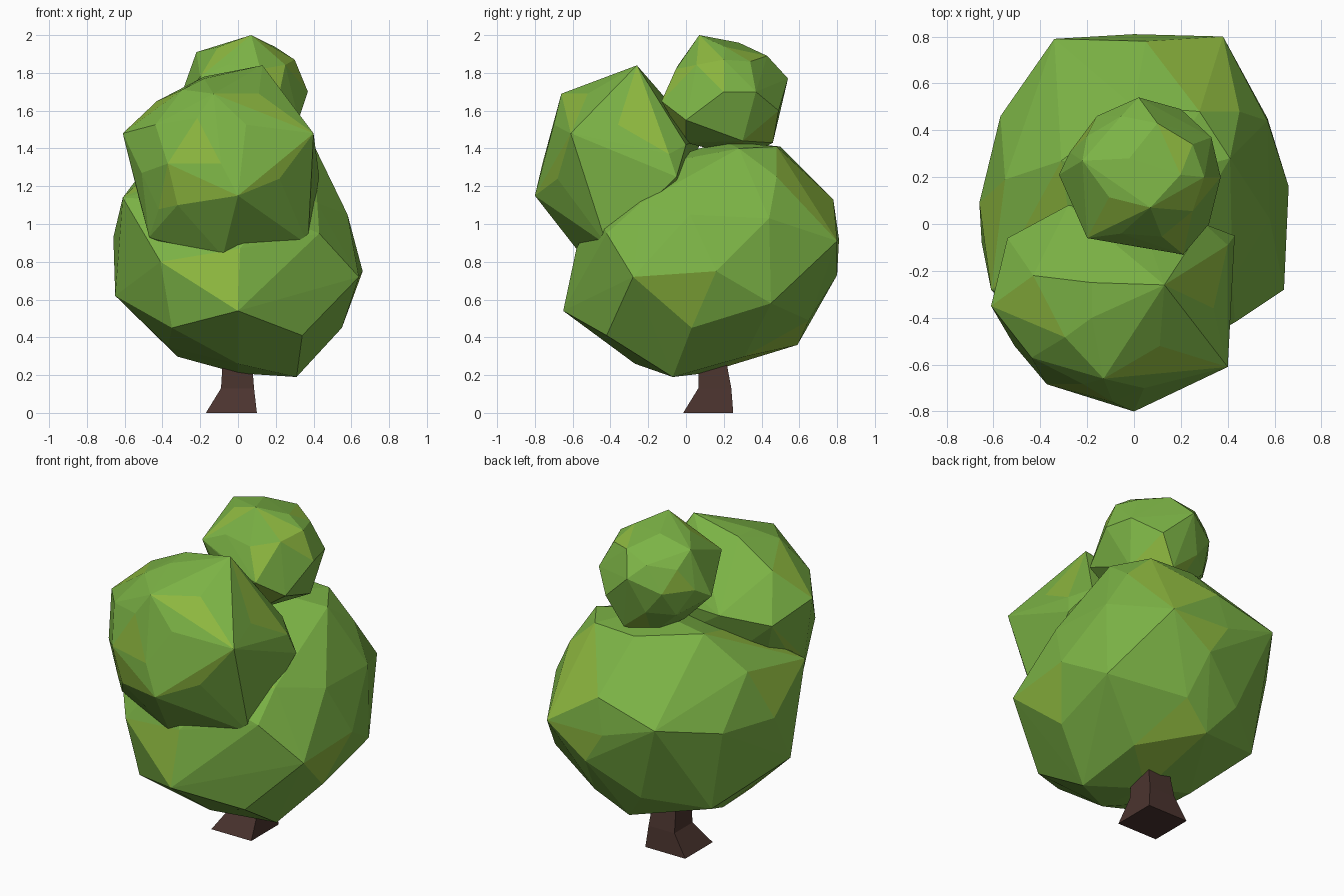
import bpy, bmesh, random
from mathutils import Vector

random.seed(4)


def material(name, color):
    m = bpy.data.materials.new(name)
    m.diffuse_color = (*color, 1)
    return m


green = material("leaf_green", (0.20, 0.45, 0.06))
lime = material("leaf_lime", (0.27, 0.48, 0.05))
brown = material("bark", (0.07, 0.034, 0.028))


def add_object(name, bm, mats):
    bmesh.ops.recalc_face_normals(bm, faces=bm.faces[:])
    me = bpy.data.meshes.new(name)
    bm.to_mesh(me)
    bm.free()
    for m in mats:
        me.materials.append(m)
    ob = bpy.data.objects.new(name, me)
    bpy.context.collection.objects.link(ob)
    return ob


def foliage(name, center, radii, gap, corners):
    """Low-poly ball with its main corners pulled out to given positions."""
    corners = [Vector(c) for c in corners]
    ball = bmesh.new()
    bmesh.ops.create_icosphere(ball, subdivisions=2, radius=1)
    core = [Vector([c + r * k for c, r, k in zip(center, radii, v.co)])
            for v in ball.verts]
    ball.free()
    core = [p for p in core if min((p - c).length for c in corners) > gap]
    bm = bmesh.new()
    for p in corners + core:
        bm.verts.new(p)
    hull = bmesh.ops.convex_hull(bm, input=bm.verts[:])
    inside = {g for g in hull["geom_interior"] + hull["geom_unused"]
              if isinstance(g, bmesh.types.BMVert)}
    bmesh.ops.delete(bm, geom=list(inside), context='VERTS')
    for f in bm.faces:
        f.material_index = int(random.random() < 0.12)
    return add_object(name, bm, [green, lime])


# Large main crown
foliage("main_crown", (0, 0.1, 0.8), (0.61, 0.68, 0.59), 0.2, [
    (0, -0.65, 0.54), (-0.35, -0.45, 0.45), (0.34, -0.42, 0.41),
    (0.31, -0.07, 0.19), (0, -0.27, 0.26), (-0.37, -0.1, 0.35),
    (0.55, 0.03, 0.45), (0.64, -0.28, 0.72), (0.66, 0.16, 0.75),
    (0.57, 0.45, 0.58), (0.57, 0.44, 1.03), (0.58, 0.02, 1.05),
    (0.01, -0.58, 0.87), (0.43, -0.42, 0.95), (-0.41, -0.50, 0.80),
    (-0.65, -0.08, 0.62), (-0.61, -0.28, 1.14), (-0.66, 0.09, 0.93),
    (-0.55, 0.19, 1.22), (-0.57, 0.46, 0.95), (-0.48, 0.44, 0.46),
    (0.38, 0.80, 0.91), (0.12, 0.80, 0.73), (0, 0.81, 0.92),
    (-0.34, 0.79, 1.03), (0.05, 0.78, 1.13), (-0.03, 0.59, 0.36),
    (-0.31, 0.27, 1.42), (0.41, 0.28, 1.40), (0.28, 0.48, 1.41),
    (0.45, 0.48, 1.25), (0, 0.50, 1.41), (0.1, 0.2, 1.44)])

# Front crown
foliage("front_crown", (-0.09, -0.36, 1.32), (0.48, 0.40, 0.46), 0.14, [
    (-0.61, -0.35, 1.48), (0, -0.80, 1.15), (0.40, -0.61, 1.48),
    (0.13, -0.26, 1.84), (-0.18, -0.25, 1.78), (-0.18, -0.40, 1.77),
    (-0.13, -0.66, 1.69), (0.11, -0.52, 1.69), (-0.51, -0.52, 1.27),
    (-0.32, -0.66, 1.10), (0.22, -0.68, 1.24), (-0.08, -0.55, 0.83),
    (0.11, -0.45, 0.81), (-0.25, -0.43, 0.84),
    (0.37, -0.42, 0.89), (-0.47, -0.45, 0.93), (0.43, -0.05, 1.25),
    (0.40, -0.09, 1.37), (-0.28, 0.08, 1.45), (-0.54, -0.06, 1.40),
    (0.30, 0, 1.42), (-0.43, -0.22, 1.65)])

# Small top crown
foliage("top_crown", (0.03, 0.21, 1.69), (0.32, 0.31, 0.29), 0.12, [
    (0.07, 0.07, 2.0), (-0.02, 0.28, 1.96), (-0.22, 0.27, 1.91),
    (-0.20, -0.06, 1.78), (0.21, -0.13, 1.65), (-0.32, 0.21, 1.63),
    (0.02, 0.54, 1.77), (0.37, 0.20, 1.70), (0.30, 0.20, 1.87),
    (0.12, 0.12, 1.40), (0.10, 0.46, 1.43), (0.32, 0, 1.55),
    (0.20, 0.49, 1.60), (0.10, 0.43, 1.89), (0.33, 0.37, 1.70),
    (0.28, 0.30, 1.44), (0, 0.33, 1.36), (0.25, 0.34, 1.86),
    (0.15, 0, 1.43)])

# Four-sided trunk flaring at the foot: z, x range, y range
bm = bmesh.new()
rings = []
for z, x0, x1, y0, y1 in [(0, -0.17, 0.10, -0.015, 0.25),
                          (0.13, -0.09, 0.085, 0.065, 0.24),
                          (0.45, -0.07, 0.06, 0.07, 0.18)]:
    rings.append([bm.verts.new((x, y, z)) for x, y in
                  [(x0, y0), (x1, y0), (x1, y1), (x0, y1)]])
for a, b in zip(rings, rings[1:]):
    for i in range(4):
        j = (i + 1) % 4
        bm.faces.new((a[i], a[j], b[j], b[i]))
bm.faces.new(rings[0])
bm.faces.new(rings[-1])
add_object("trunk", bm, [brown])
